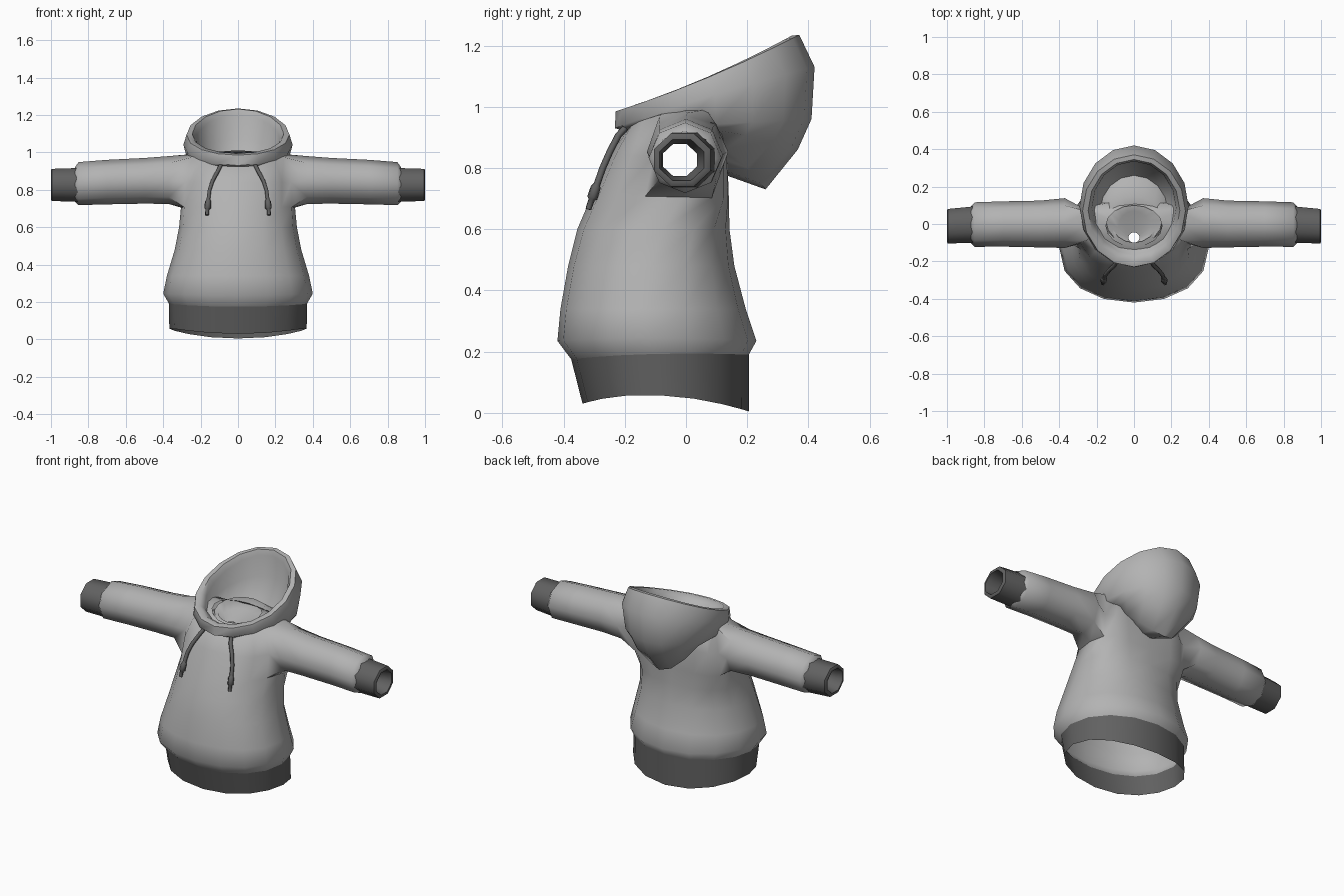
import bpy, bmesh, math

if "Cube" in bpy.data.objects:
    bpy.data.objects.remove(bpy.data.objects["Cube"])

N = 16


def material(name, v):
    m = bpy.data.materials.new(name)
    m.diffuse_color = (v, v, v, 1)
    m.use_nodes = True
    m.node_tree.nodes["Principled BSDF"].inputs["Base Color"].default_value = m.diffuse_color
    return m


FABRIC = material("light grey fabric", 0.45)
RIB = material("dark grey ribbing", 0.12)


def spow(v, p):
    return math.copysign(abs(v) ** p, v)


def loop(front, back, w, lift=0, shift=0, p=1.0):
    """Ring from a front and a back (y, z) point, a half width, and side offsets."""
    pts = []
    for i in range(N):
        t = 2 * math.pi * i / N
        s, c = spow(math.sin(t), p), spow(math.cos(t), p)
        k = (1 - c) / 2
        s2 = math.sin(t) ** 2
        pts.append((w * s, front[0] + (back[0] - front[0]) * k + shift * s2,
                    front[1] + (back[1] - front[1]) * k + lift * s2))
    return pts


def octagon(x, ry, rz, cy, cz, turn=0.0):
    pts = []
    for k in range(8):
        a = math.pi / 4 * (k + turn)
        pts.append((x, cy + ry * math.sin(a), cz - rz * math.cos(a)))
    return pts


def bridge(bm, a, b, skip=()):
    n = len(a)
    for i in range(n):
        if i not in skip:
            j = (i + 1) % n
            bm.faces.new((a[i], a[j], b[j], b[i]))


def add_ring(bm, pts):
    return [bm.verts.new(p) for p in pts]


def finish(bm, name, mat, angle=60):
    bmesh.ops.recalc_face_normals(bm, faces=bm.faces[:])
    me = bpy.data.meshes.new(name)
    bm.to_mesh(me)
    bm.free()
    me.materials.append(mat)
    me.shade_smooth()
    me.set_sharp_from_angle(angle=math.radians(angle))
    ob = bpy.data.objects.new(name, me)
    bpy.context.collection.objects.link(ob)
    return ob


def loft(name, rings, mat, angle=60):
    bm = bmesh.new()
    vs = [add_ring(bm, r) for r in rings]
    for a, b in zip(vs, vs[1:]):
        bridge(bm, a, b)
    return finish(bm, name, mat, angle)


# Body with sleeves growing out of two armholes
bm = bmesh.new()
body = [add_ring(bm, r) for r in (
    loop((-.375, .175), (.205, .19), .37, .01, -.02, .95),
    loop((-.42, .235), (.23, .235), .40, .01, -.03, .95),
    loop((-.41, .34), (.195, .34), .38, 0, -.02, .95),
    loop((-.385, .48), (.158, .48), .338, 0, 0, .92),
    loop((-.355, .60), (.142, .60), .315, 0, .03, .88),
    loop((-.308, .71), (.14, .70), .305, 0, .07, .75),
    loop((-.25, .84), (.135, .84), .30, 0, .06, .7),
    loop((-.19, .935), (.12, .97), .26, .035, .03, .75),
    loop((-.12, .96), (.10, 1.0), .15, .02),
)]
A, B, C = 5, 6, 7
for r in range(len(body) - 1):
    bridge(bm, body[r], body[r + 1], (3, 4, 11, 12) if r in (A, B) else ())
HOLE = ((A, 4), (A, 5), (B, 5), (C, 5), (C, 4), (C, 3), (B, 3), (A, 3))
for side in (1, -1):
    prev = [body[r][i if side > 0 else N - i] for r, i in HOLE]
    for x, ry, rz, cy, cz in ((.37, .133, .128, .005, .852),
                              (.50, .125, .122, 0, .848),
                              (.70, .121, .119, 0, .841),
                              (.852, .119, .115, -.003, .833),
                              (.872, .098, .092, -.005, .828)):
        ring = add_ring(bm, octagon(side * x, ry, rz, cy, cz))
        bridge(bm, prev, ring)
        prev = ring
bmesh.ops.delete(bm, geom=[v for v in bm.verts if not v.link_faces], context='VERTS')
finish(bm, "body_and_sleeves", FABRIC)

# Ribbed hem
loft("hem_band", [
    loop((-.375, .175), (.205, .19), .37, .01, -.02, .95),
    loop((-.338, .03), (.205, .005), .367, .04, -.02, .95)], RIB)

# Ribbed cuffs with a turned-in opening
for side, name in ((1, "left_cuff"), (-1, "right_cuff")):
    loft(name, [octagon(side * x, r, r * .93, cy, .826, .5) for x, r, cy in (
        (.855, .105, -.003), (.995, .100, -.012), (1.0, .092, -.012),
        (1.0, .078, -.014), (.96, .070, -.016), (.90, .060, -.02))], RIB, 50)

# Hood: outer shell, rolled rim, inner bowl, neck fold and small neck opening
loft("hood", [
    loop((-.10, .96), (.12, .78), .12, .07),
    loop((-.15, .945), (.26, .73), .18, .08),
    loop((-.19, .93), (.365, .86), .235, .03),
    loop((-.215, .925), (.41, .96), .265, .0),
    loop((-.232, .93), (.42, 1.13), .292, .01),
    loop((-.230, .985), (.37, 1.235), .275, -.015),
    loop((-.20, .995), (.345, 1.232), .245, -.015),
    loop((-.165, .975), (.335, 1.20), .225, -.02),
    loop((-.14, .955), (.335, 1.07), .215, -.02),
    loop((-.12, .95), (.26, .93), .18, .01),
    loop((-.11, .955), (.15, 1.01), .15, .0),
    loop((-.105, .945), (.07, .975), .085, .0),
    loop((-.10, .93), (-.045, .94), .03, .0)], FABRIC)


# Drawstrings with metal-style tips
def tube(name, pts, r):
    cu = bpy.data.curves.new(name, 'CURVE')
    cu.dimensions = '3D'
    cu.bevel_depth = 1.0
    cu.bevel_resolution = 1
    cu.use_fill_caps = True
    sp = cu.splines.new('POLY')
    sp.points.add(len(pts) - 1)
    for q, p, rad in zip(sp.points, pts, r):
        q.co = (*p, 1)
        q.radius = rad
    cu.materials.append(RIB)
    ob = bpy.data.objects.new(name, cu)
    bpy.context.collection.objects.link(ob)


for side, name in ((1, "left"), (-1, "right")):
    tube(name + "_drawstring", [(side * x, y, z) for x, y, z in (
        (.085, -.185, .945), (.105, -.222, .905), (.135, -.25, .85),
        (.152, -.272, .80), (.160, -.293, .74))], [.011] * 5)
    tube(name + "_drawstring_tip", [(side * x, y, z) for x, y, z in (
        (.159, -.291, .75), (.160, -.295, .737), (.163, -.306, .702),
        (.164, -.308, .697), (.166, -.319, .665))],
        [.010, .017, .018, .011, .010])
